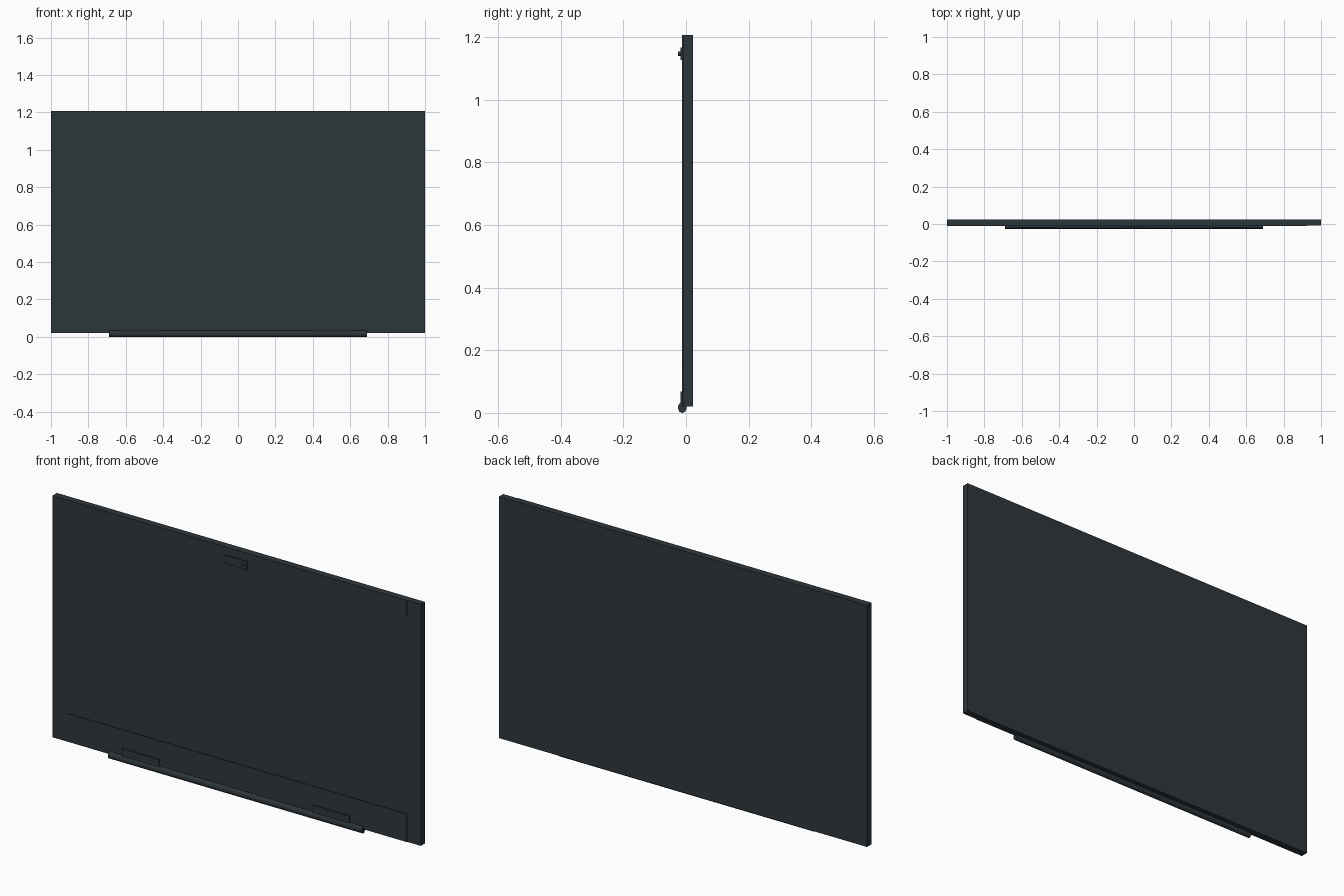
import bpy
import bmesh
from mathutils import Matrix

cube = bpy.data.objects.get("Cube")
if cube:
    bpy.data.objects.remove(cube, do_unlink=True)

# Single dark slate colour
slate = bpy.data.materials.new("dark_slate")
slate.use_nodes = True
colour = (0.027, 0.037, 0.044, 1)
slate.diffuse_color = colour
slate.node_tree.nodes["Principled BSDF"].inputs["Base Color"].default_value = colour


def finish(name, bm):
    mesh = bpy.data.meshes.new(name)
    bm.to_mesh(mesh)
    bm.free()
    mesh.materials.append(slate)
    obj = bpy.data.objects.new(name, mesh)
    bpy.context.collection.objects.link(obj)
    return obj


def box(name, x, y, z):
    """Box spanning the given (low, high) pairs."""
    bm = bmesh.new()
    bmesh.ops.create_cube(bm, size=1)
    for v in bm.verts:
        v.co = [lo if c < 0 else hi for c, (lo, hi) in zip(v.co, (x, y, z))]
    return finish(name, bm)


def rod(name, centre, radii, length, axis, sides=24):
    """Elliptical rod along X or Y; radii are across and up."""
    bm = bmesh.new()
    bmesh.ops.create_cone(bm, cap_ends=True, segments=sides, radius1=1,
                          radius2=1, depth=length)
    bm.transform(Matrix.Diagonal((radii[1], radii[0], 1, 1)))
    if axis == "X":
        bm.transform(Matrix.Rotation(1.5707963, 4, "Y"))
    else:
        bm.transform(Matrix.Rotation(1.5707963, 4, "X"))
    bm.transform(Matrix.Translation(centre))
    for f in bm.faces:
        f.smooth = len(f.verts) == 4
    for e in bm.edges:
        e.smooth = all(len(f.verts) == 4 for f in e.link_faces)
    return finish(name, bm)


BOTTOM, TOP = 0.02, 1.207
FRONT, SCREEN, BACK = -0.012, -0.009, 0.023
INNER = 0.925

# Lid slab, whose front is the screen and the right-hand margin
box("lid_panel", (-1, 1), (SCREEN, BACK), (BOTTOM, TOP))

# Raised bezel strips
bezel = (FRONT, SCREEN)
box("bezel_side", (-1, -INNER), bezel, (BOTTOM, TOP))
box("bezel_top", (-INNER, INNER), bezel, (1.133, TOP))
box("bezel_bottom", (-INNER, INNER), bezel, (BOTTOM, 0.158))

# Hinge bar and its two mounting plates
rod("hinge_bar", (0, FRONT, 0.017), (0.0135, 0.017), 1.38, "X")
for side, lo, hi in (("right", -0.617, -0.417), ("left", 0.417, 0.617)):
    box("hinge_plate_" + side, (lo, hi), (-0.018, SCREEN), (BOTTOM, 0.068))

# Camera plate and lens
box("camera_plate", (-0.06, 0.06), (-0.017, SCREEN), (1.127, 1.168))
rod("camera_lens", (0.04, -0.0195, 1.148), (0.007, 0.007), 0.011, "Y", 16)
